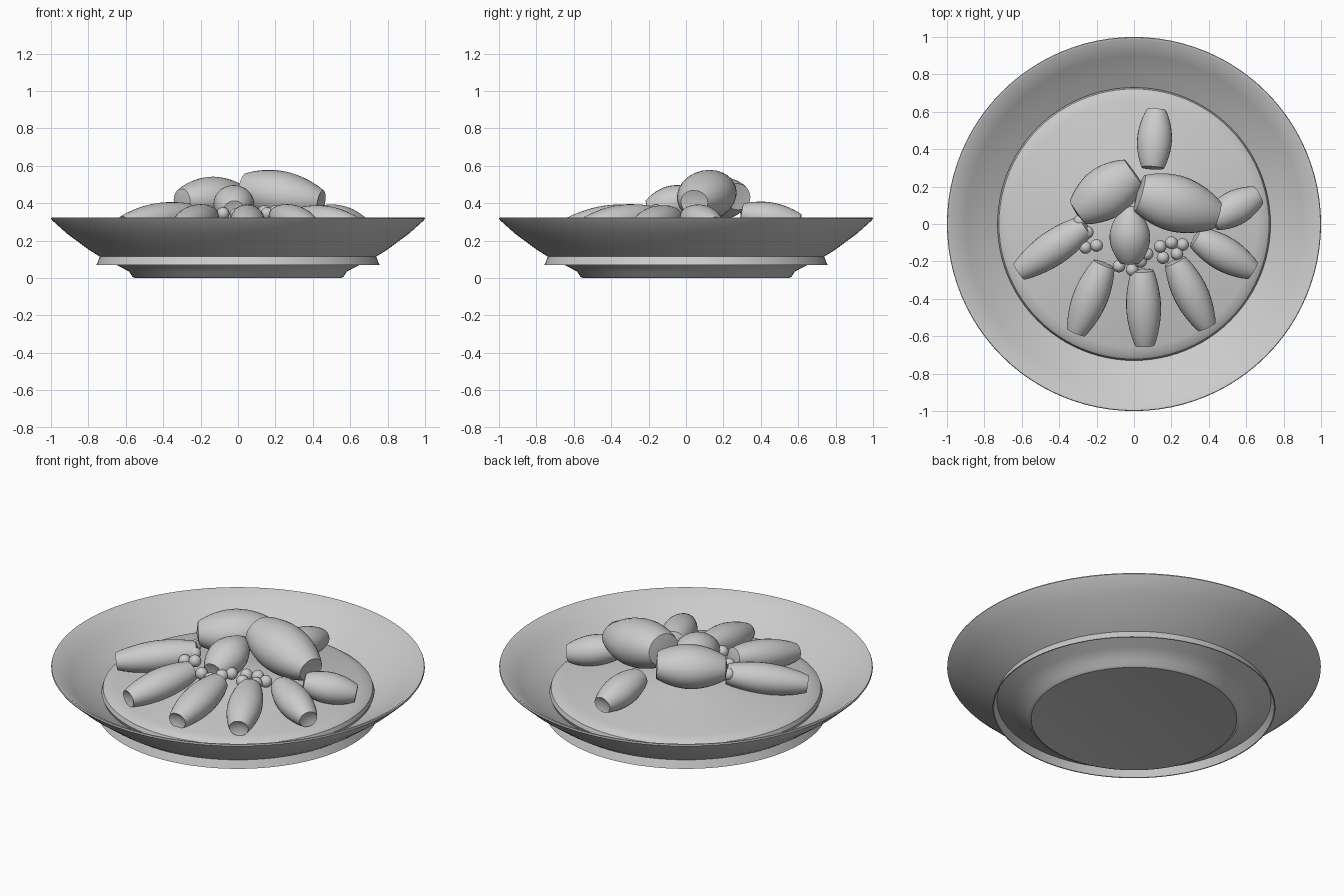
import bpy, bmesh, math
from mathutils import Vector

if "Cube" in bpy.data.objects:
    bpy.data.objects.remove(bpy.data.objects["Cube"])

grey = bpy.data.materials.new("plain_grey")
grey.diffuse_color = (0.6, 0.6, 0.6, 1)
grey.use_nodes = True
grey.node_tree.nodes["Principled BSDF"].inputs["Base Color"].default_value = grey.diffuse_color


def finish(bm, name, angle=35):
    bmesh.ops.recalc_face_normals(bm, faces=bm.faces[:])
    me = bpy.data.meshes.new(name)
    bm.to_mesh(me)
    bm.free()
    me.materials.append(grey)
    ob = bpy.data.objects.new(name, me)
    bpy.context.collection.objects.link(ob)
    bpy.ops.object.select_all(action='DESELECT')
    ob.select_set(True)
    bpy.context.view_layer.objects.active = ob
    bpy.ops.object.shade_smooth_by_angle(angle=math.radians(angle))
    return ob


def lathe(name, profile, steps=96):
    """Spin an (r, z) profile around the z axis."""
    bm = bmesh.new()
    vs = [bm.verts.new((r, 0, z)) for r, z in profile]
    es = [bm.edges.new(p) for p in zip(vs, vs[1:])]
    bmesh.ops.spin(bm, geom=vs + es, cent=(0, 0, 0), axis=(0, 0, 1),
                   angle=math.tau, steps=steps, use_duplicate=False)
    bmesh.ops.remove_doubles(bm, verts=bm.verts[:], dist=1e-4)
    return finish(bm, name)


def barrel(name, a, b, r0, rmax, r1, squash=1.0, dent=0.06, seg=28, rings=14):
    """Bulging roll from a to b with blunt ends, the far end dented."""
    a, b = Vector(a), Vector(b)
    axis = (b - a).normalized()
    side = axis.cross(Vector((0, 0, 1))).normalized()
    up = side.cross(axis)
    bm = bmesh.new()
    loops = []
    for i in range(rings + 1):
        t = i / rings
        r = r0 + (r1 - r0) * t + (rmax - (r0 + r1) / 2) * math.sin(math.pi * t) ** 0.85
        c = a.lerp(b, t)
        loops.append([bm.verts.new(c + side * (r * math.cos(q)) + up * (r * squash * math.sin(q)))
                      for q in (math.tau * k / seg for k in range(seg))])
    for p, q in zip(loops, loops[1:]):
        for k in range(seg):
            n = (k + 1) % seg
            bm.faces.new((p[k], p[n], q[n], q[k]))
    for loop, t in ((loops[0], -0.03), (loops[-1], 1 - dent)):
        tip = bm.verts.new(a.lerp(b, t))
        for k in range(seg):
            bm.faces.new((loop[k], loop[(k + 1) % seg], tip))
    return finish(bm, name)


# Dish: flared wall, thin skirt and base
lathe("dish_wall", [(0.74, 0.115), (0.80, 0.153), (0.915, 0.238), (0.993, 0.308), (1.0, 0.318),
                    (0.997, 0.325), (0.985, 0.324), (0.90, 0.262), (0.80, 0.20), (0.72, 0.155)])
lathe("dish_skirt", [(0.738, 0.115), (0.757, 0.07), (0.751, 0.07), (0.732, 0.115)])
lathe("dish_base", [(0.74, 0.115), (0.65, 0.07), (0.582, 0.035), (0.565, 0.008),
                    (0.55, 0.0), (0.535, 0.003), (0, 0.003)])

# Domed bed filling the dish
lathe("bed", [(0.722, 0.155), (0.73, 0.175), (0.722, 0.198), (0.70, 0.213), (0.66, 0.222),
              (0.5, 0.246), (0.3, 0.285), (0.12, 0.318), (0, 0.325)])

# Ring of small rolls: inner end, outer end
small = [((-0.26, -0.01, 0.345), (-0.615, -0.255, 0.285)),
         ((-0.16, -0.215, 0.335), (-0.31, -0.58, 0.27)),
         ((0.045, -0.25, 0.335), (0.058, -0.65, 0.265)),
         ((0.22, -0.20, 0.335), (0.39, -0.55, 0.27)),
         ((0.33, -0.07, 0.325), (0.635, -0.25, 0.275)),
         ((0.42, 0.02, 0.33), (0.665, 0.155, 0.28)),
         ((0.10, 0.30, 0.345), (0.12, 0.61, 0.295))]
for i, (a, b) in enumerate(small):
    barrel(f"small_roll_{i + 1}", a, b, 0.06, 0.093, 0.052, 0.9)

# Heap of larger rolls in the middle
barrel("left_big_roll", (-0.30, 0.06, 0.415), (0.0, 0.275, 0.435), 0.075, 0.14, 0.085, 0.83, 0.02)
barrel("right_big_roll", (0.03, 0.165, 0.475), (0.445, 0.045, 0.405), 0.10, 0.15, 0.075, 0.87, 0.04)
barrel("middle_roll", (-0.025, 0.09, 0.435), (-0.02, -0.205, 0.365), 0.03, 0.108, 0.055, 0.9, 0.03)

# Berry clusters
berries = [(-0.29, 0.015, 0.36), (-0.25, -0.045, 0.35), (-0.26, -0.125, 0.335), (-0.2, -0.115, 0.345),
           (-0.08, -0.225, 0.345), (-0.01, -0.245, 0.34), (0.035, -0.2, 0.355), (0.07, -0.16, 0.36),
           (0.14, -0.12, 0.355), (0.155, -0.18, 0.345), (0.2, -0.1, 0.355), (0.23, -0.16, 0.345),
           (0.26, -0.11, 0.345)]
bm = bmesh.new()
for p in berries:
    made = bmesh.ops.create_uvsphere(bm, u_segments=16, v_segments=10, radius=0.034)
    bmesh.ops.translate(bm, verts=made["verts"], vec=p)
finish(bm, "berries")
